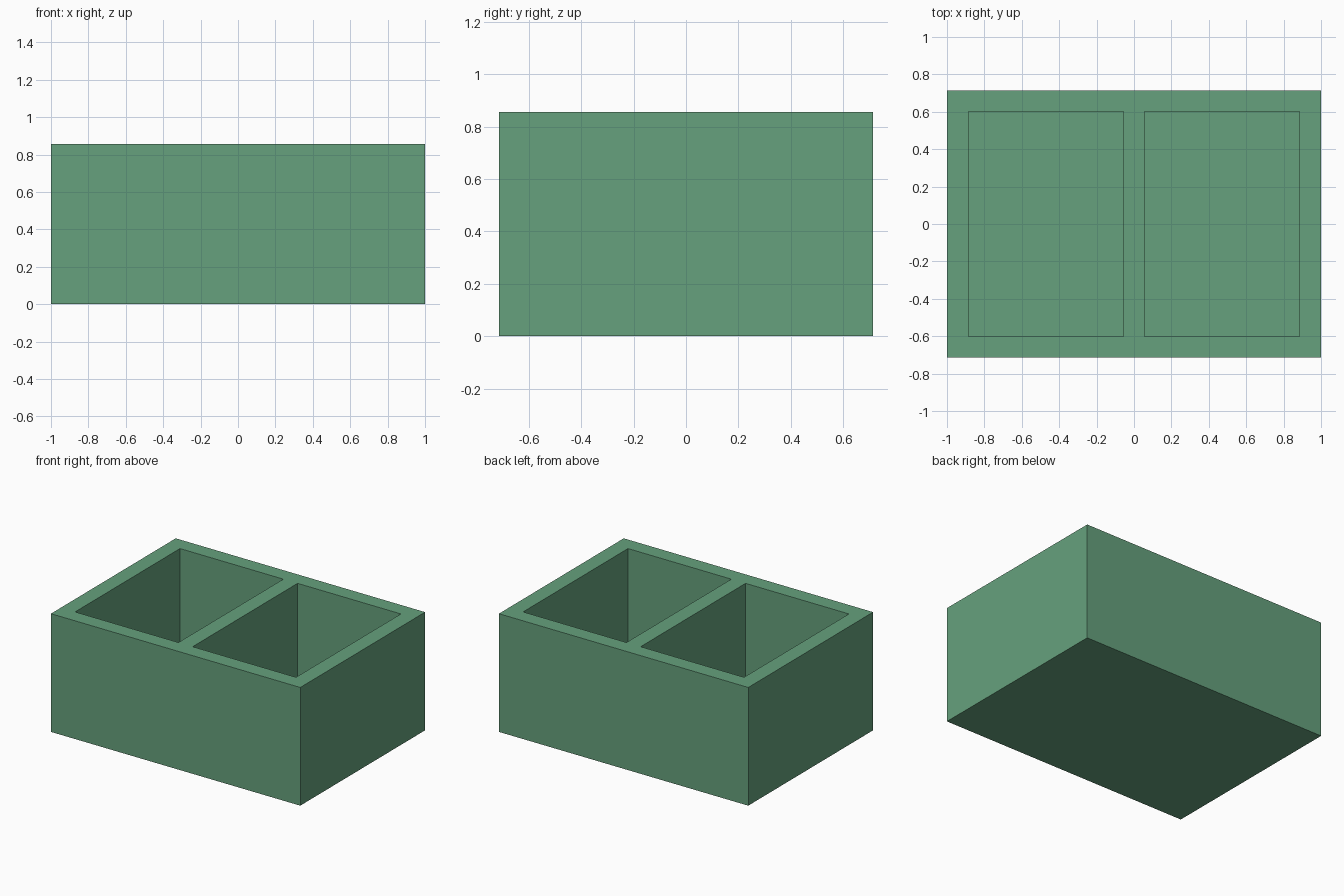
import bpy

if "Cube" in bpy.data.objects:
    bpy.data.objects.remove(bpy.data.objects["Cube"])

WIDTH, DEPTH, HEIGHT = 2.0, 1.43, 0.857
WALL = 0.114    # outer walls, divider and floor
POCKET_W = (WIDTH - 3 * WALL) / 2


def box(name, size, location):
    bpy.ops.mesh.primitive_cube_add(size=1, location=location)
    obj = bpy.context.object
    obj.name = name
    obj.scale = size
    bpy.ops.object.transform_apply(location=False, rotation=False, scale=True)
    return obj


# Solid outer block of the open tray
tray = box("divided_tray", (WIDTH, DEPTH, HEIGHT), (0, 0, HEIGHT / 2))

# Green finish
green = bpy.data.materials.new("green")
green.diffuse_color = (0.133, 0.355, 0.205, 1)
green.use_nodes = True
green.node_tree.nodes["Principled BSDF"].inputs["Base Color"].default_value = green.diffuse_color
tray.data.materials.append(green)

# Two compartments hollowed from the top, leaving a central divider
for side, sign in (("left", -1), ("right", 1)):
    cutter = box(f"{side}_compartment_cutter",
                 (POCKET_W, DEPTH - 2 * WALL, HEIGHT),
                 (sign * (WALL + POCKET_W) / 2, 0, WALL + HEIGHT / 2))
    cutter.hide_render = True
    cutter.display_type = 'WIRE'
    cut = tray.modifiers.new(f"{side}_compartment", 'BOOLEAN')
    cut.operation = 'DIFFERENCE'
    cut.solver = 'EXACT'
    cut.object = cutter
